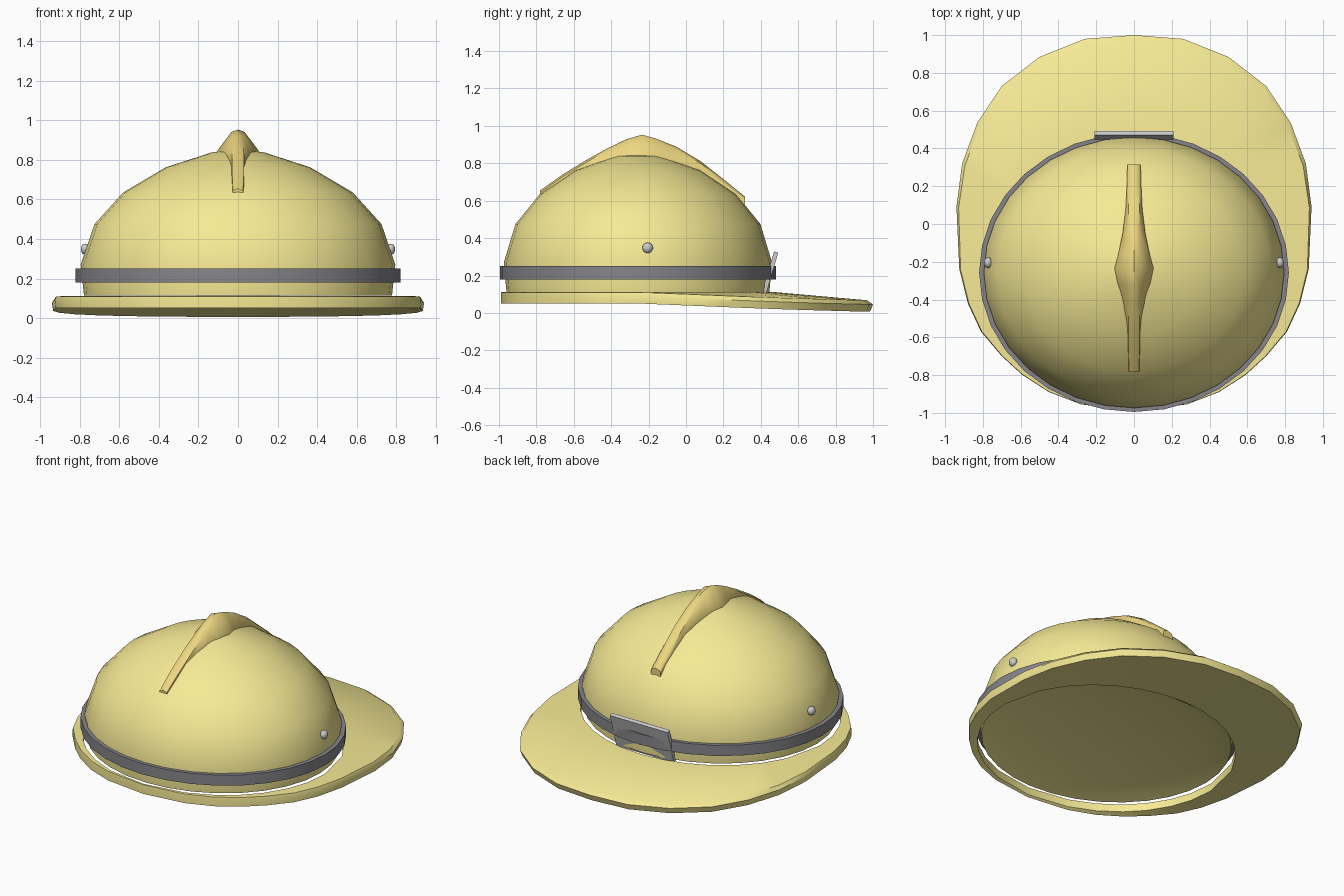
import bpy, bmesh, math
from mathutils import Vector

if "Cube" in bpy.data.objects:
    bpy.data.objects.remove(bpy.data.objects["Cube"])

CY = -0.257      # dome centre in y
N = 32           # dome and band sides


def material(name, rgb):
    m = bpy.data.materials.new(name)
    m.diffuse_color = (*rgb, 1)
    m.use_nodes = True
    m.node_tree.nodes["Principled BSDF"].inputs["Base Color"].default_value = m.diffuse_color
    return m


YELLOW = material("shell_yellow", (0.92, 0.82, 0.30))
AMBER = material("crest_amber", (0.85, 0.68, 0.22))
BLACK = material("band_dark", (0.24, 0.24, 0.26))
SILVER = material("metal_grey", (0.72, 0.72, 0.73))


def finish(bm, name, mat, angle):
    bmesh.ops.recalc_face_normals(bm, faces=bm.faces[:])
    me = bpy.data.meshes.new(name)
    bm.to_mesh(me)
    bm.free()
    me.materials.append(mat)
    me.shade_smooth()
    me.set_sharp_from_angle(angle=math.radians(angle))
    ob = bpy.data.objects.new(name, me)
    bpy.context.collection.objects.link(ob)
    return ob


def loft(name, loops, mat, angle=35, wrap=False):
    """Skin closed loops; either cap both ends or join last to first."""
    bm = bmesh.new()
    vs = [[bm.verts.new(p) for p in loop] for loop in loops]
    pairs = list(zip(vs, vs[1:])) + ([(vs[-1], vs[0])] if wrap else [])
    for a, b in pairs:
        n = len(a)
        for i in range(n):
            j = (i + 1) % n
            bm.faces.new((a[i], a[j], b[j], b[i]))
    if not wrap:
        bm.faces.new(vs[0])
        bm.faces.new(vs[-1])
    return finish(bm, name, mat, angle)


def ellipse(rx, ry, z):
    return [(rx * math.sin(2 * math.pi * i / N),
             CY + ry * math.cos(2 * math.pi * i / N), z) for i in range(N)]


# Dome with shallow recessed underside
dome_profile = [(0.60, 0.54, 0.155), (0.778, 0.703, 0.113), (0.795, 0.717, 0.27),
                (0.725, 0.655, 0.475), (0.58, 0.525, 0.635), (0.365, 0.335, 0.762),
                (0.13, 0.12, 0.838), (0.03, 0.03, 0.85)]
loft("dome", [ellipse(*p) for p in dome_profile], YELLOW, 50)

# Band around the dome
loft("band", [ellipse(0.78, 0.70, 0.18), ellipse(0.82, 0.738, 0.18),
              ellipse(0.82, 0.738, 0.25), ellipse(0.78, 0.70, 0.25)], BLACK, 35, wrap=True)

# Brim: mirrored outline, wide at the back, drooping away from the dome
half = [(0.26, 0.98), (0.50, 0.885), (0.70, 0.73), (0.83, 0.535), (0.91, 0.32),
        (0.94, 0.09), (0.925, -0.24), (0.88, -0.42), (0.81, -0.57), (0.70, -0.70),
        (0.59, -0.80), (0.45, -0.89), (0.28, -0.955)]
outline = [(0, 1.0)] + half + [(0, -0.99)] + [(-x, y) for x, y in reversed(half)]


def edge_height(y):
    t = max(0.0, (y + 0.2) / 1.2)
    return 0.11 - 0.045 * (1.4 * t - 0.4 * t * t)


inner_low, inner_top, rim_top, rim_mid, rim_low = [], [], [], [], []
for x, y in outline:
    k = 1 / math.hypot(x / 0.805, (y - CY) / 0.724)
    hole = Vector((x * k, CY + (y - CY) * k, 0.112))
    rim = Vector((x, y, edge_height(y)))
    inner_top.append(hole)
    inner_low.append(hole - Vector((0, 0, 0.05)))
    rim_top.append(rim.lerp(hole, 0.06))
    rim_mid.append(rim - Vector((0, 0, 0.02)))
    rim_low.append(rim.lerp(hole, 0.03) - Vector((0, 0, 0.06)))
loft("brim", [inner_low, inner_top, rim_top, rim_mid, rim_low], YELLOW, 40, wrap=True)

# Crest: y, half width, shoulder height, top height
stations = [(-0.78, 0.028, 0.635, 0.655), (-0.66, 0.033, 0.70, 0.74),
            (-0.52, 0.042, 0.77, 0.825), (-0.42, 0.06, 0.81, 0.88),
            (-0.32, 0.085, 0.84, 0.928), (-0.235, 0.103, 0.848, 0.953),
            (-0.16, 0.083, 0.845, 0.932), (-0.05, 0.06, 0.818, 0.888),
            (0.08, 0.044, 0.767, 0.81), (0.20, 0.038, 0.69, 0.715),
            (0.315, 0.035, 0.60, 0.622)]
sections = []
for y, w, z, top in stations:
    c = max(0.03, w * 0.32)
    c = min(c, w * 0.9)
    right = [(w, z - 0.03), (w, z), (c, top - 0.012)]
    left = [(-x, h) for x, h in reversed(right)]
    sections.append([(x, y, h) for x, h in right + [(0, top)] + left])
loft("crest", sections, AMBER, 40)

# Buckle plate tilted through the band at the back
lo, hi = Vector((0, 0.415, 0.10)), Vector((0, 0.482, 0.325))
t = Vector((0, 0.022, -0.008))
loft("buckle_plate", [[p + Vector((x, 0, 0)) for p in (lo - t / 2, hi - t / 2, hi + t / 2, lo + t / 2)]
                      for x in (-0.21, 0.21)], SILVER, 30)

# Side rivets
for side, label in ((1, "right"), (-1, "left")):
    bm = bmesh.new()
    bmesh.ops.create_uvsphere(bm, u_segments=16, v_segments=10, radius=0.028)
    bmesh.ops.scale(bm, vec=(0.8, 1, 1), verts=bm.verts)
    bmesh.ops.translate(bm, vec=(side * 0.772, -0.205, 0.348), verts=bm.verts)
    finish(bm, f"rivet_{label}", SILVER, 60)
